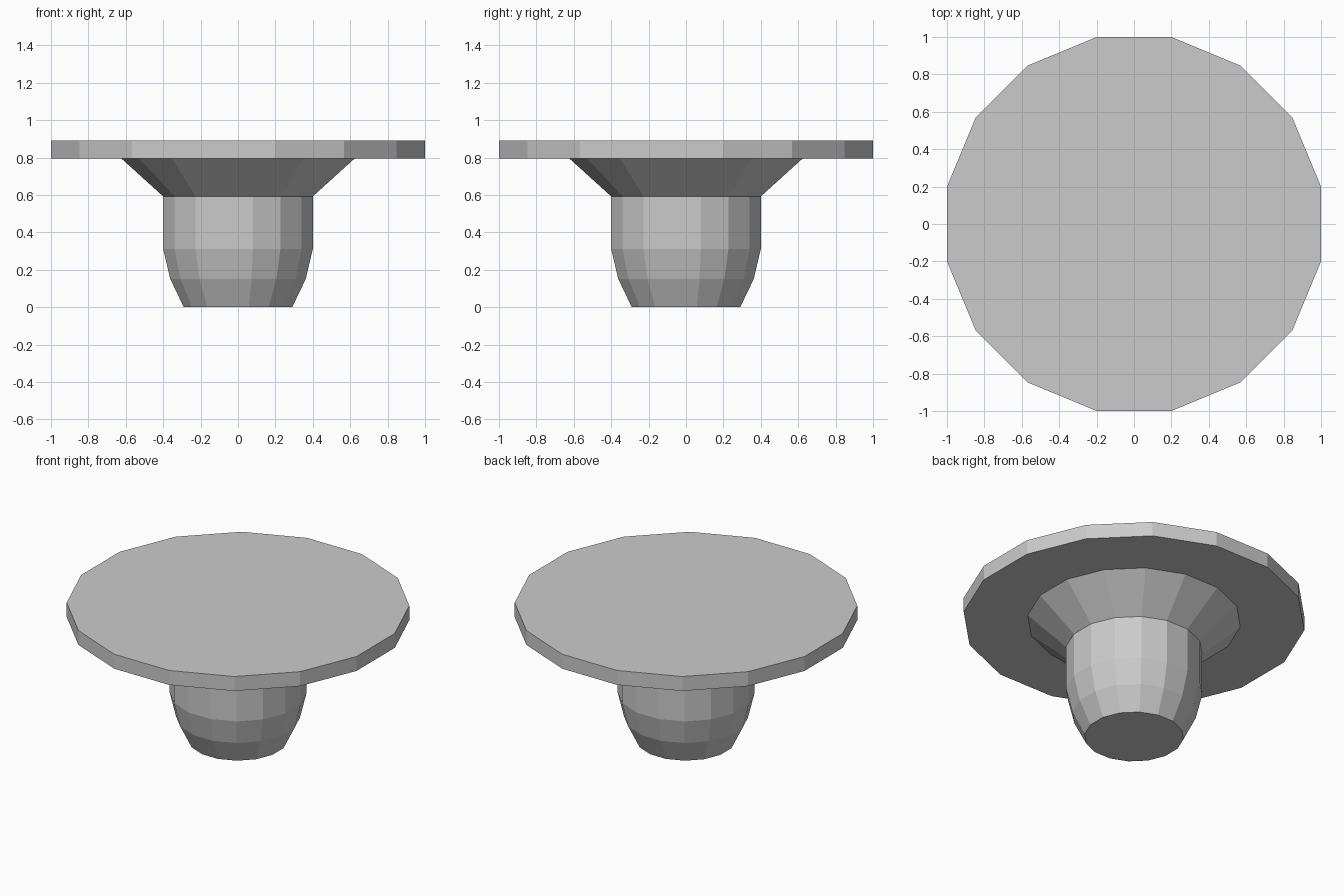
import bpy, bmesh
from math import cos, sin, pi

if "Cube" in bpy.data.objects:
    bpy.data.objects.remove(bpy.data.objects["Cube"])

SIDES = 16


def lathe(name, profile):
    """Closed 16-sided solid from (half width, z) pairs, flats facing the axes."""
    bm = bmesh.new()
    rings = []
    for half_width, z in profile:
        r = half_width / cos(pi / SIDES)
        rings.append([bm.verts.new((r * cos((2 * i + 1) * pi / SIDES),
                                    r * sin((2 * i + 1) * pi / SIDES), z))
                      for i in range(SIDES)])
    for low, high in zip(rings, rings[1:]):
        for i in range(SIDES):
            j = (i + 1) % SIDES
            bm.faces.new((low[i], low[j], high[j], high[i]))
    bm.faces.new(rings[0][::-1])
    bm.faces.new(rings[-1])
    mesh = bpy.data.meshes.new(name)
    bm.to_mesh(mesh)
    bm.free()
    obj = bpy.data.objects.new(name, mesh)
    bpy.context.collection.objects.link(obj)
    return obj


# Rounded pedestal flaring out to the underside of the top
lathe("pedestal", [(0.29, 0), (0.362, 0.15), (0.4, 0.31), (0.4, 0.592), (0.624, 0.795)])

# Flat round top
lathe("table_top", [(1.0, 0.795), (1.0, 0.89)])
